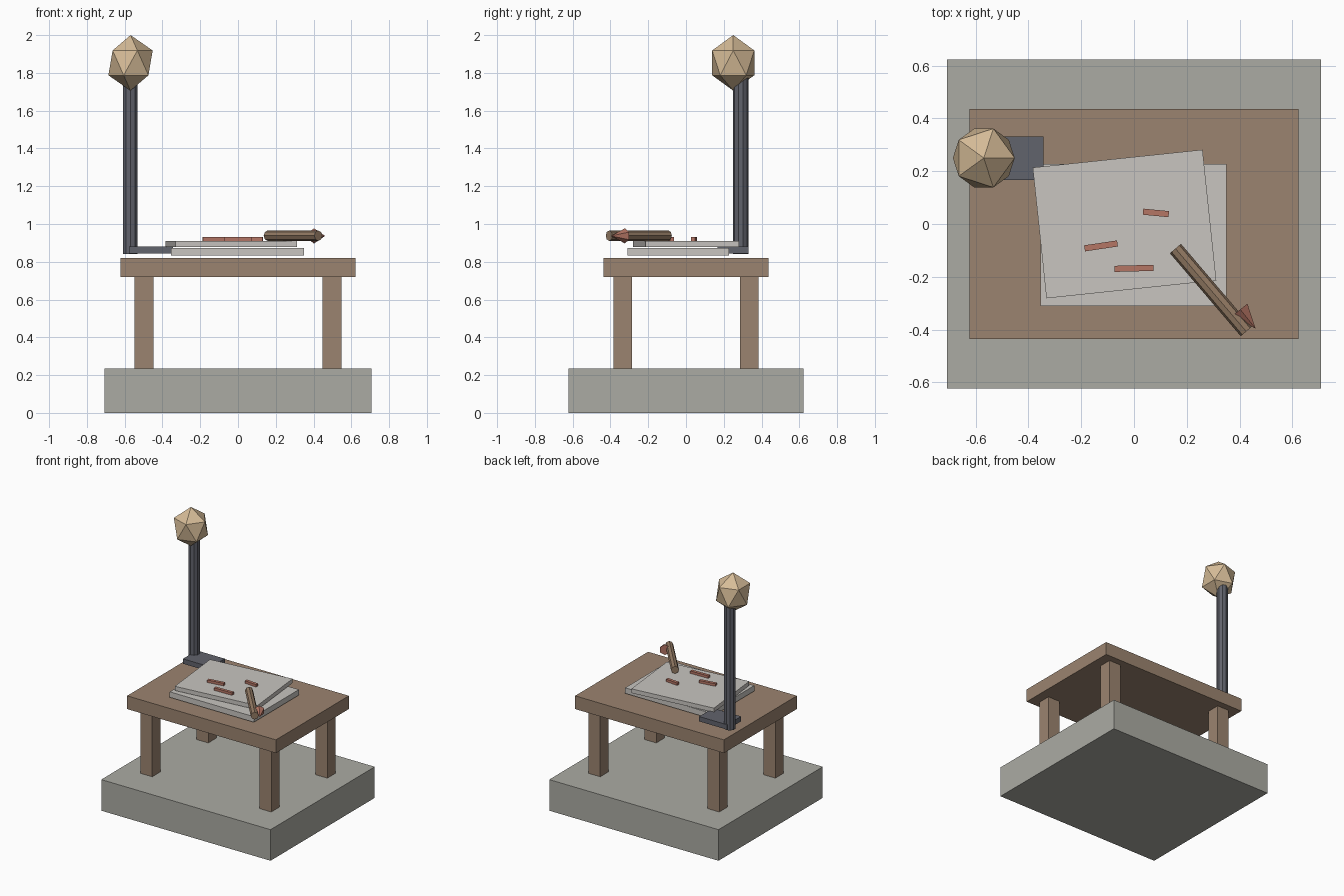
import bpy
from math import radians, cos, sin

cube = bpy.data.objects.get("Cube")
if cube:
    bpy.data.objects.remove(cube, do_unlink=True)


def material(name, rgb):
    m = bpy.data.materials.new(name)
    m.use_nodes = True
    m.diffuse_color = (*rgb, 1)
    m.node_tree.nodes["Principled BSDF"].inputs["Base Color"].default_value = (*rgb, 1)
    return m


stone = material("grey stone", (0.41, 0.41, 0.37))
wood = material("brown wood", (0.33, 0.23, 0.16))
paper = material("pale paper", (0.58, 0.56, 0.53))
metal = material("dark metal", (0.12, 0.125, 0.15))
red = material("faded red", (0.46, 0.18, 0.13))
tan = material("warm tan", (0.67, 0.50, 0.31))
reed = material("reed brown", (0.30, 0.20, 0.13))


def finish(name, mat):
    ob = bpy.context.object
    ob.name = name
    ob.data.materials.append(mat)
    return ob


def box(name, mat, x, y, z0, z1, width, depth, turn=0):
    bpy.ops.mesh.primitive_cube_add(size=1, location=(x, y, (z0 + z1) / 2),
                                    rotation=(0, 0, radians(turn)))
    bpy.context.object.scale = (width, depth, z1 - z0)
    return finish(name, mat)


# Plinth and table
box("plinth", stone, 0, 0, 0, 0.235, 1.416, 1.245)
box("table_top", wood, 0, 0, 0.72, 0.82, 1.245, 0.872)
for sx, side in ((1, "left"), (-1, "right")):
    for sy, end in ((1, "back"), (-1, "front")):
        box(f"{end}_{side}_leg", wood, sx * 0.498, sy * 0.335, 0.23, 0.725, 0.1, 0.1)

# Stacked sheets with three raised marks
box("lower_sheet", paper, -0.002, -0.041, 0.832, 0.874, 0.704, 0.538)
box("upper_sheet", paper, -0.036, 0, 0.879, 0.911, 0.647, 0.498, 6)
for i, (x, y, length, turn) in enumerate(((-0.125, -0.083, 0.126, 8.5),
                                          (0, -0.168, 0.148, 1.5),
                                          (0.083, 0.042, 0.098, -5.5))):
    box(f"mark_{i + 1}", red, x, y, 0.910, 0.930, length, 0.023, turn)

# Lamp: foot plate, post and faceted globe
box("lamp_foot", metal, -0.46, 0.249, 0.845, 0.882, 0.234, 0.166)
bpy.ops.mesh.primitive_cylinder_add(vertices=10, radius=0.041, depth=0.96,
                                    location=(-0.57, 0.29, 1.32))
finish("lamp_post", metal)
bpy.ops.mesh.primitive_ico_sphere_add(subdivisions=1, radius=1,
                                      location=(-0.569, 0.25, 1.853))
bpy.context.object.scale = (0.131, 0.131, 0.147)
finish("lamp_globe", tan)

# Writing stick lying across the sheets, with a pointed tip
heading = radians(-49.5)
lying = (0, radians(90), heading)
bpy.ops.mesh.primitive_cylinder_add(vertices=8, radius=0.0275, depth=0.413,
                                    location=(0.291, -0.25, 0.938), rotation=lying)
finish("stick", reed)
heading = radians(-51.5)
bpy.ops.mesh.primitive_cone_add(vertices=6, radius1=0.04, radius2=0, depth=0.094,
                                location=(0.461 - 0.047 * cos(heading),
                                          -0.397 - 0.047 * sin(heading), 0.937),
                                rotation=(radians(90), radians(90), heading + radians(90)))
tip = bpy.context.object
# Turn the cone so that its axis follows the heading, corners up and down
tip.rotation_euler = (radians(90), 0, heading + radians(90))
finish("stick_tip", red)
